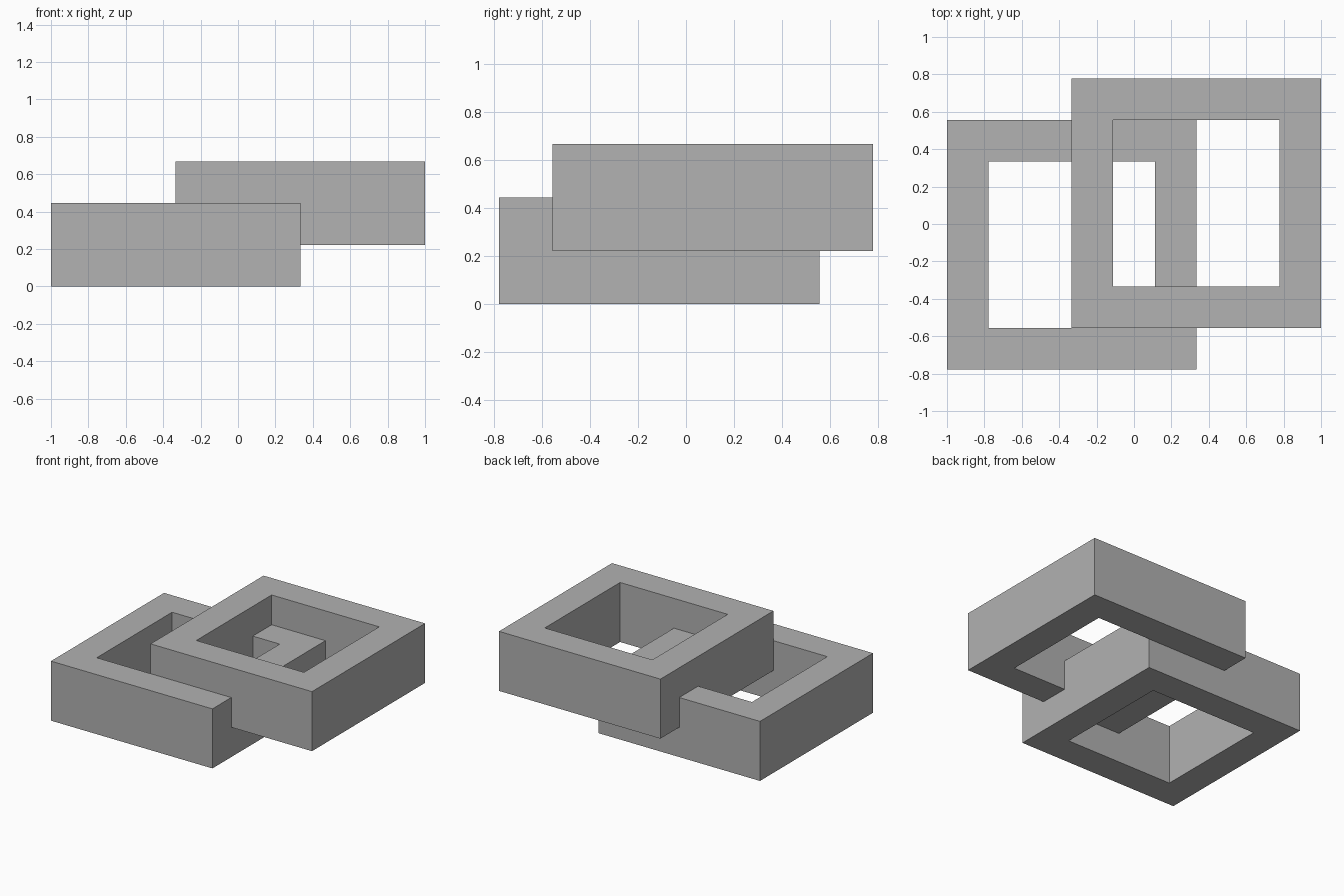
import bpy
import bmesh

default_cube = bpy.data.objects.get("Cube")
if default_cube:
    bpy.data.objects.remove(default_cube, do_unlink=True)

UNIT = 1 / 9            # the design sits on a grid of ninths
OUTER, INNER = 6, 4     # half widths of the frame and its opening
HEIGHT = 4

# One flat grey for everything
grey = bpy.data.materials.new("plain grey")
color = (0.445, 0.445, 0.445, 1)
grey.diffuse_color = color
grey.use_nodes = True
grey.node_tree.nodes["Principled BSDF"].inputs["Base Color"].default_value = color


def square_frame(name, x, y, z):
    """Square ring with mitred flat faces, extruded upward from z."""
    corners = [(-1, -1), (1, -1), (1, 1), (-1, 1)]
    bm = bmesh.new()
    outer, inner = [
        [bm.verts.new((cx * r * UNIT, cy * r * UNIT, 0)) for cx, cy in corners]
        for r in (OUTER, INNER)
    ]
    for i in range(4):
        j = (i + 1) % 4
        bm.faces.new((outer[i], outer[j], inner[j], inner[i]))
    extruded = bmesh.ops.extrude_face_region(bm, geom=bm.faces[:], use_keep_orig=True)
    top = [g for g in extruded["geom"] if isinstance(g, bmesh.types.BMVert)]
    bmesh.ops.translate(bm, verts=top, vec=(0, 0, HEIGHT * UNIT))
    bmesh.ops.recalc_face_normals(bm, faces=bm.faces[:])
    mesh = bpy.data.meshes.new(name)
    bm.to_mesh(mesh)
    bm.free()
    mesh.materials.append(grey)
    frame = bpy.data.objects.new(name, mesh)
    frame.location = (x * UNIT, y * UNIT, z * UNIT)
    bpy.context.collection.objects.link(frame)
    return frame


# Two interlocking frames, offset diagonally and by half a height
square_frame("lower_frame", -3, -1, 0)
square_frame("upper_frame", 3, 1, HEIGHT / 2)
